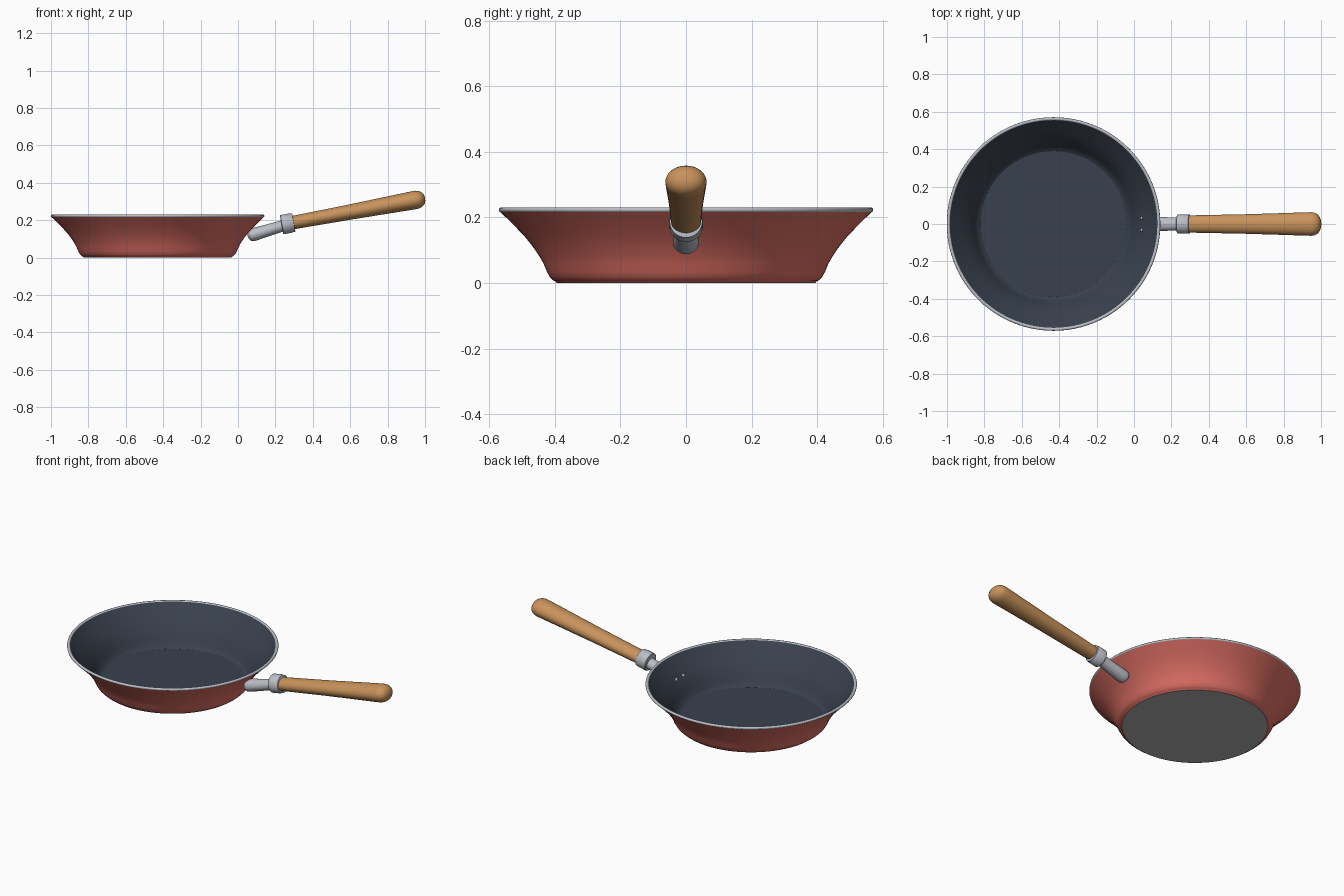
import bpy, bmesh, math
from mathutils import Matrix, Vector

if "Cube" in bpy.data.objects:
    bpy.data.objects.remove(bpy.data.objects["Cube"])

PAN_X = -0.43


def material(name, rgb):
    m = bpy.data.materials.new(name)
    m.diffuse_color = (*rgb, 1)
    m.use_nodes = True
    m.node_tree.nodes["Principled BSDF"].inputs["Base Color"].default_value = m.diffuse_color
    return m


RED = material("red enamel", (0.73, 0.160, 0.128))
SLATE = material("dark nonstick", (0.041, 0.053, 0.074))
STEEL = material("brushed steel", (0.50, 0.52, 0.57))
WOOD = material("warm wood", (0.58, 0.29, 0.105))
BASE = material("grey base", (0.43, 0.43, 0.44))


def lathe(name, profile, mat, matrix, segments=96, squash=1.0, angle=35):
    """Spin (radius, height) points about local z; squash flattens local x."""
    bm = bmesh.new()
    rings = []
    for r, z in profile:
        if r < 1e-6:
            rings.append([bm.verts.new((0, 0, z))])
        else:
            rings.append([bm.verts.new((r * squash * math.cos(2 * math.pi * i / segments),
                                        r * math.sin(2 * math.pi * i / segments), z))
                          for i in range(segments)])
    for a, b in zip(rings, rings[1:]):
        for i in range(segments):
            j = (i + 1) % segments
            if len(a) == 1:
                bm.faces.new((a[0], b[j], b[i]))
            elif len(b) == 1:
                bm.faces.new((a[i], a[j], b[0]))
            else:
                bm.faces.new((a[i], a[j], b[j], b[i]))
    bm.transform(matrix)
    me = bpy.data.meshes.new(name)
    bm.to_mesh(me)
    bm.free()
    me.materials.append(mat)
    ob = bpy.data.objects.new(name, me)
    bpy.context.collection.objects.link(ob)
    bpy.ops.object.select_all(action='DESELECT')
    ob.select_set(True)
    bpy.context.view_layer.objects.active = ob
    bpy.ops.object.shade_smooth_by_angle(angle=math.radians(angle))
    return ob


def along(x, z, slope):
    """Frame at (x, 0, z) whose local z points outward along +x, rising by slope."""
    d = Vector((1, 0, slope)).normalized()
    side = Vector((0, 1, 0))
    up = side.cross(d)
    rot = Matrix((up, side, d)).transposed().to_4x4()
    return Matrix.Translation((x, 0, z)) @ rot


# Pan body: base disc, flared outer wall, rounded rim, inner coating
pan = Matrix.Translation((PAN_X, 0, 0))
lathe("pan_base", [(0, 0), (0.394, 0)], BASE, pan)
lathe("outer_wall", [(0.394, 0), (0.398, 0.005), (0.405, 0.008), (0.415, 0.018),
                     (0.424, 0.034), (0.435, 0.060), (0.448, 0.083), (0.468, 0.112),
                     (0.492, 0.142), (0.520, 0.171), (0.545, 0.196), (0.567, 0.217)],
      RED, pan, angle=60)
lathe("rim", [(0.567, 0.217), (0.570, 0.219), (0.571, 0.223), (0.570, 0.227),
              (0.567, 0.230), (0.562, 0.231), (0.558, 0.230), (0.555, 0.226)],
      STEEL, pan, angle=80)
lathe("inner_coating", [(0.555, 0.226), (0.535, 0.204), (0.510, 0.177), (0.482, 0.147),
                        (0.458, 0.117), (0.438, 0.087), (0.425, 0.063), (0.413, 0.040),
                        (0.402, 0.028), (0.390, 0.020), (0, 0.020)], SLATE, pan, angle=31)

# Steel neck with rounded end against the wall, tapering to the collar
neck = [(0.039 * math.sin(t * math.pi / 12), 0.025 - 0.025 * math.cos(t * math.pi / 12))
        for t in range(7)]
neck += [(0.040, 0.045), (0.037, 0.10), (0.034, 0.21), (0, 0.21)]
lathe("handle_neck", neck, STEEL, along(0.052, 0.114, 0.30), 40, squash=0.87)

# Ferrule collar joining neck and grip
lathe("ferrule", [(0, 0), (0.049, 0), (0.052, 0.003), (0.052, 0.050), (0.050, 0.053),
                  (0.050, 0.065), (0.047, 0.066), (0, 0.066)],
      STEEL, along(0.233, 0.176, 0.187), 48)

# Wooden grip: oval section, widening to a blunt rounded end
grip = [(0, 0), (0.046, 0), (0.048, 0.10), (0.052, 0.30), (0.058, 0.50), (0.062, 0.62)]
grip += [(0.063 * math.cos(t * math.pi / 16) ** 0.85,
          0.660 + 0.055 * math.sin(t * math.pi / 16) ** 0.9)
         for t in range(8)] + [(0, 0.715)]
lathe("wooden_grip", grip, WOOD, along(0.297, 0.188, 0.185), 48, squash=0.78, angle=50)

# Two small rivet heads on the inner wall
inward = Vector((-0.77, 0, 0.64)).to_track_quat('Z', 'Y').to_matrix().to_4x4()
head = [(0.009 * math.cos(t * math.pi / 8), 0.005 * math.sin(t * math.pi / 8))
        for t in range(4)] + [(0, 0.005)]
for side, y in (("left", 0.032), ("right", -0.032)):
    lathe("rivet_" + side, head, STEEL, Matrix.Translation((0.041, y, 0.137)) @ inward, 16,
          angle=60)
